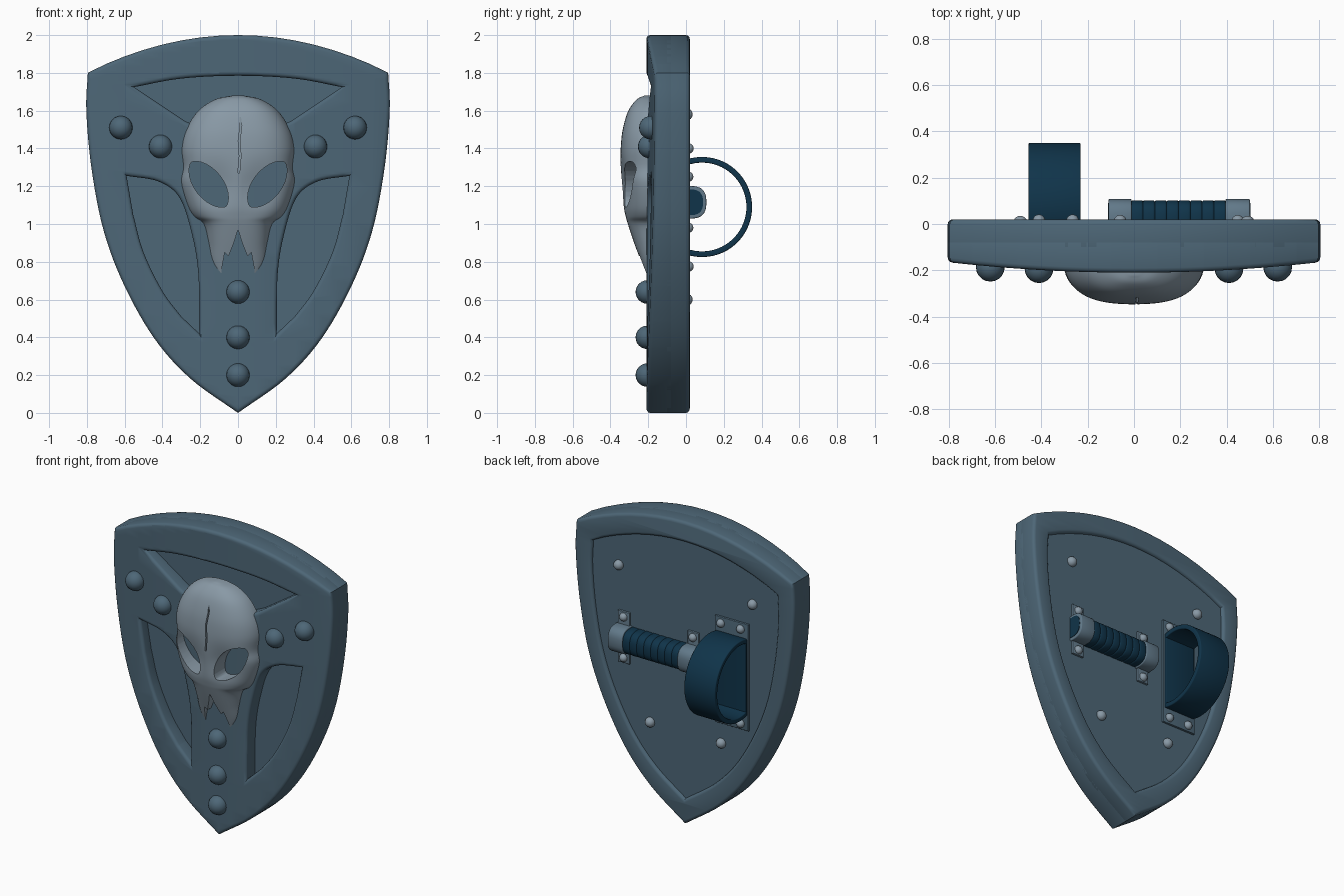
import bpy, bmesh, math
from mathutils import Vector

if "Cube" in bpy.data.objects:
    bpy.data.objects.remove(bpy.data.objects["Cube"])


def material(name, rgb):
    m = bpy.data.materials.new(name)
    m.diffuse_color = (*rgb, 1)
    m.use_nodes = True
    m.node_tree.nodes["Principled BSDF"].inputs["Base Color"].default_value = m.diffuse_color
    return m


STEEL = material("blue steel", (0.075, 0.135, 0.185))
BONE = material("pale bone", (0.25, 0.32, 0.38))
LEATHER = material("navy leather", (0.005, 0.034, 0.068))
IRON = material("grey iron", (0.12, 0.19, 0.25))


def smooth(pts, n=6):
    """Catmull-Rom curve through the points (any dimension)."""
    p = [Vector(q) for q in pts]
    p = [2 * p[0] - p[1]] + p + [2 * p[-1] - p[-2]]
    out = []
    for a, b, c, d in zip(p, p[1:], p[2:], p[3:]):
        for k in range(n):
            t = k / n
            out.append(0.5 * (2 * b + (c - a) * t + (2 * a - 5 * b + 4 * c - d) * t * t
                              + (3 * b - a - 3 * c + d) * t ** 3))
    return out + [p[-2]]


def mirror(loop):
    return [(-q[0], q[1]) for q in reversed(loop)]


def finish(name, bm, mat, angle=40):
    bmesh.ops.recalc_face_normals(bm, faces=bm.faces)
    me = bpy.data.meshes.new(name)
    bm.to_mesh(me)
    bm.free()
    ob = bpy.data.objects.new(name, me)
    bpy.context.collection.objects.link(ob)
    if mat:
        me.materials.append(mat)
    shade(ob, angle)
    return ob


def shade(ob, angle=40):
    bpy.ops.object.select_all(action='DESELECT')
    ob.select_set(True)
    bpy.context.view_layer.objects.active = ob
    bpy.ops.object.shade_smooth_by_angle(angle=math.radians(angle))


def slab(name, loops, lo, hi, mat, bevel=0.0, axis='y', bow=0.0):
    """Extrude closed loops (extra loops are holes) along an axis, bevelled; bow curves the front."""
    cu = bpy.data.curves.new(name, 'CURVE')
    cu.dimensions = '2D'
    cu.fill_mode = 'BOTH'
    cu.extrude = (hi - lo) / 2 - bevel
    cu.bevel_depth, cu.offset, cu.bevel_resolution = bevel, -bevel, 2
    for loop in loops:
        s = cu.splines.new('POLY')
        s.points.add(len(loop) - 1)
        for pt, q in zip(s.points, loop):
            pt.co = (q[0], q[1], 0, 1)
        s.use_cyclic_u = True
    tmp = bpy.data.objects.new(name, cu)
    bpy.context.collection.objects.link(tmp)
    me = bpy.data.meshes.new_from_object(tmp.evaluated_get(bpy.context.evaluated_depsgraph_get()))
    bpy.data.objects.remove(tmp)
    bm = bmesh.new()
    bm.from_mesh(me)
    bmesh.ops.remove_doubles(bm, verts=bm.verts, dist=0.0004)
    mid = (lo + hi) / 2
    for v in bm.verts:
        a, b, c = v.co
        v.co = (a, mid - c, b) if axis == 'y' else (mid + c, a, b)
    if bow:
        for i in range(-7, 8):
            bmesh.ops.bisect_plane(bm, geom=bm.verts[:] + bm.edges[:] + bm.faces[:],
                                   plane_co=(i / 10 + 0.003, 0, 0), plane_no=(1, 0, 0))
        for v in bm.verts:
            if v.co.y < mid:
                v.co.y += bow * (v.co.x / 0.8) ** 2
    return finish(name, bm, mat)


def dome(name, x, y, z, r, mat):
    bm = bmesh.new()
    bmesh.ops.create_uvsphere(bm, u_segments=20, v_segments=12, radius=r)
    bmesh.ops.translate(bm, verts=bm.verts, vec=(x, y, z))
    finish(name, bm, mat, 60)


# shield outline: top arc and curved sides
side = smooth([(0.795, 1.8), (0.803, 1.6), (0.775, 1.29), (0.71, 0.96), (0.6, 0.67),
               (0.44, 0.39), (0.25, 0.18), (0, 0)])
top = [(x / 10, 2 - 0.2 * (x / 8) ** 2) for x in range(-7, 8)]
outline = top + side + mirror(side)[1:]


def scaled(k):
    return [(q[0] * k, 1.1 + (q[1] - 1.1) * k) for q in outline]


# front frame with three windows between the Y-shaped bands
top_window = smooth([(-0.55, 1.725), (-0.3, 1.77), (0, 1.785), (0.3, 1.77), (0.55, 1.725)]) + \
    [(0.28, 1.545), (0.14, 1.48), (-0.14, 1.48), (-0.28, 1.545)]
side_window = smooth([(0.59, 1.255), (0.42, 1.225), (0.31, 1.14), (0.245, 0.95), (0.21, 0.735), (0.205, 0.42)]) + \
    smooth([(0.3, 0.51), (0.4, 0.645), (0.5, 0.85), (0.555, 1.05)])
slab("front_frame", [outline, top_window, side_window, mirror(side_window)],
     -0.21, -0.06, STEEL, 0.02, bow=0.045)

# back rim and the panel closing the windows
slab("back_rim", [outline, scaled(0.85)], -0.12, 0.02, STEEL, 0.02)
slab("back_panel", [scaled(0.92)], -0.115, 0.0, STEEL)

# round studs on the bands
for x, z in [(-0.62, 1.51), (0.62, 1.51), (-0.41, 1.41), (0.41, 1.41), (0, 0.64), (0, 0.4), (0, 0.2)]:
    dome("front_stud", x, -0.205 + 0.03 * abs(x), z, 0.062, STEEL)

# skull: cross-sections (height, half width, front depth)
rows = smooth([(1.68, 0.03, -0.22), (1.66, 0.12, -0.26), (1.6, 0.21, -0.305), (1.5, 0.275, -0.335),
               (1.4, 0.3, -0.346), (1.3, 0.292, -0.348), (1.22, 0.303, -0.345), (1.1, 0.27, -0.333),
               (1.04, 0.235, -0.32), (1.0, 0.185, -0.308), (0.9, 0.162, -0.275), (0.8, 0.148, -0.24),
               (0.71, 0.11, -0.212)], 5)
COLS, BASE = 40, -0.17
bm = bmesh.new()
grid = []
for z, w, front in rows:
    row = []
    for i in range(COLS + 1):
        u = math.sin((i / COLS - 0.5) * math.pi)
        x = u * w
        y = BASE + (front - BASE) * max(0, 1 - abs(u) ** 2.8) ** 0.5
        y += 0.035 * math.exp(-((abs(x) - 0.14) ** 2 + (z - 1.2) ** 2) / 0.012) * (1 - u * u)
        row.append(bm.verts.new((x, y, z)))
    grid.append(row)
for r, s in zip(grid, grid[1:]):
    for i in range(COLS):
        bm.faces.new((r[i], r[i + 1], s[i + 1], s[i]))
    bm.faces.new((r[0], s[0], s[-1], r[-1]))
bm.faces.new(grid[0])
bm.faces.new(grid[-1])
skull = finish("skull", bm, BONE)

# cut the eye sockets, the gap between the fangs and the crack
along, across = Vector((-0.18, 0.23)).normalized(), Vector((0.23, 0.18)).normalized()
eye = []
for k in range(28):
    t = k * math.tau / 28
    eye.append(Vector((-0.155, 1.21)) + along * 0.148 * math.cos(t)
               + across * 0.075 * math.sin(t) * abs(math.sin(t)) ** 0.25)
gap = [(0, 0.97), (0.022, 0.9), (0.05, 0.83), (0.07, 0.85), (0.085, 0.77), (0.1, 0.65)]
crack = [(0.008, 1.27), (0.016, 1.36), (0.01, 1.44), (0.02, 1.52), (0.012, 1.63)]
cutters = [([eye], -0.5, -0.1), ([mirror(eye)], -0.5, -0.1), ([gap + mirror(gap)[:-1]], -0.5, -0.1),
           ([crack + [(x - 0.009, z) for x, z in reversed(crack)]], -0.5, -0.318)]
for loops, lo, hi in cutters:
    cutter = slab("cutter", loops, lo, hi, None)
    mod = skull.modifiers.new("cut", 'BOOLEAN')
    mod.operation, mod.solver, mod.object = 'DIFFERENCE', 'EXACT', cutter
    bpy.context.view_layer.objects.active = skull
    bpy.ops.object.modifier_apply(modifier=mod.name)
    bpy.data.objects.remove(cutter)
shade(skull)


# arm strap: a D-shaped band on a bolted plate
def arc(r, y0):
    a = math.acos((y0 - 0.085) / r)
    return [(0.085 + r * math.cos(a * k / 20), 1.09 + r * math.sin(a * k / 20)) for k in range(-20, 21)]


def rect(x0, x1, z0, z1):
    return [(x0, z0), (x1, z0), (x1, z1), (x0, z1)]


slab("arm_strap", [arc(0.265, 0.0), arc(0.235, 0.022)], -0.455, -0.23, LEATHER, 0.006, 'x')
slab("strap_plate", [rect(-0.465, -0.22, 0.735, 1.44)], -0.01, 0.014, STEEL, 0.005)
for x in (-0.41, -0.265):
    for z in (0.775, 1.4):
        dome("strap_bolt", x, 0.014, z, 0.027, BONE)


# hand grip: wrapped rolls between two bolted brackets
def round_box(r):
    def f(c):
        return math.copysign(abs(c) ** 0.75, c) * r
    return [(0.022 + f(math.cos(k * math.tau / 32)), 1.115 + f(math.sin(k * math.tau / 32))) for k in range(32)]


for k in range(8):
    slab("grip_wrap", [round_box(0.08)], -0.015 + k * 0.051, 0.042 + k * 0.051, LEATHER, 0.012, 'x')
slab("grip_core", [round_box(0.068)], -0.113, 0.503, LEATHER, 0.0, 'x')
for x0, x1 in ((-0.11, -0.01), (0.395, 0.5)):
    slab("grip_bracket", [round_box(0.086)], x0, x1, IRON, 0.006, 'x')
    slab("bracket_plate", [rect(x0 + 0.01, x1 - 0.01, 0.945, 1.285)], -0.01, 0.014, IRON, 0.005)
    for z in (0.98, 1.25):
        dome("bracket_bolt", (x0 + x1) / 2, 0.012, z, 0.027, BONE)

# loose rivets on the back panel
for x, z in ((0.49, 1.58), (-0.49, 1.58), (0.26, 0.6), (-0.26, 0.6)):
    dome("back_rivet", x, 0.003, z, 0.032, BONE)
